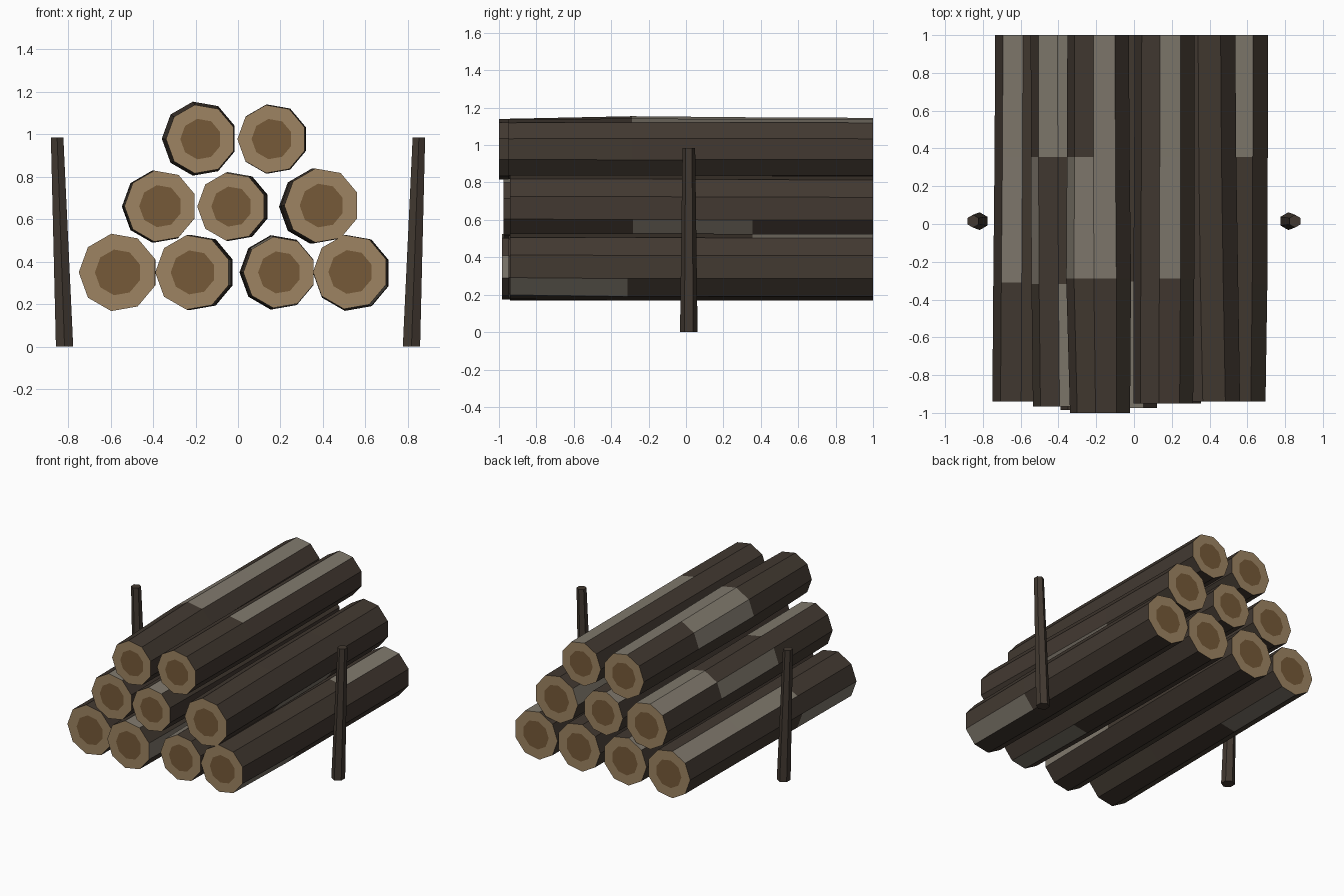
import bpy, bmesh, math, random

if "Cube" in bpy.data.objects:
    bpy.data.objects.remove(bpy.data.objects["Cube"])
random.seed(4)

def material(name, rgb):
    m = bpy.data.materials.new(name)
    lin = [((c / 255 + 0.055) / 1.055) ** 2.4 for c in rgb]
    m.diffuse_color = (*lin, 1)
    m.use_nodes = True
    m.node_tree.nodes["Principled BSDF"].inputs["Base Color"].default_value = m.diffuse_color
    return m

BARK = material("dark_bark", (66, 57, 49))
PALE = material("pale_bark", (128, 121, 109))
TAN = material("cut_wood", (158, 132, 98))
CORE = material("heartwood", (118, 90, 56))
SIDES = 9

def finish(name, bm, mats):
    bmesh.ops.recalc_face_normals(bm, faces=bm.faces)
    me = bpy.data.meshes.new(name)
    bm.to_mesh(me)
    bm.free()
    for m in mats:
        me.materials.append(m)
    ob = bpy.data.objects.new(name, me)
    bpy.context.collection.objects.link(ob)

def ring(bm, x, y, z, r):
    # nine-sided ring, corner k sits at 20 + 40k degrees
    return [bm.verts.new((x + r * math.cos(math.radians(20 + 40 * k)), y,
                          z + r * math.sin(math.radians(20 + 40 * k)))) for k in range(SIDES)]

def bridge(bm, a, b):
    n = len(a)
    return [bm.faces.new((a[k], a[(k + 1) % n], b[(k + 1) % n], b[k])) for k in range(n)]

def log(name, y0, front, mid, back, pale):
    """pale holds (segment, side) pairs that carry the light bark."""
    bm = bmesh.new()
    stations = [(y0, front), (-0.3 + random.uniform(-.02, .02), mid),
                (0.355, tuple((m + 2 * b) / 3 for m, b in zip(mid, back))), (1.0, back)]
    rings = [ring(bm, c[0], y, c[1], c[2]) for y, c in stations]
    for s in range(3):
        for k, f in enumerate(bridge(bm, rings[s], rings[s + 1])):
            f.material_index = 1 if (s, k) in pale else 0
    # sawn ends with a darker heart
    for outer, (y, c) in ((rings[0], stations[0]), (rings[3], stations[3])):
        inner = ring(bm, c[0], y, c[1], c[2] * 0.59)
        for f in bridge(bm, outer, inner):
            f.material_index = 2
        bm.faces.new(inner).material_index = 3
    finish(name, bm, (BARK, PALE, TAN, CORE))

# sides: 0 upper right, 1 top, 2 upper left, 3 left, 4 lower left,
#        5 lower left, 6 bottom, 7 lower right, 8 right
log("bottom_log_1", -.94, (-.565, .35, .185), (-.563, .35, .182), (-.557, .35, .178),
    {(1, 2), (2, 2), (2, 6), (0, 4)})
log("bottom_log_2", -.985, (-.212, .35, .178), (-.203, .35, .18), (-.195, .35, .18),
    {(0, 8), (0, 1), (2, 2)})
log("bottom_log_3", -.95, (.195, .35, .17), (.19, .35, .176), (.185, .35, .178),
    {(0, 6), (0, 2), (1, 8)})
log("bottom_log_4", -.94, (.53, .352, .177), (.535, .348, .182), (.54, .347, .18),
    {(0, 7), (2, 1)})
log("middle_log_1", -.965, (-.365, .662, .17), (-.37, .66, .173), (-.375, .66, .172),
    {(2, 2), (0, 1), (2, 1), (1, 3)})
log("middle_log_2", -.975, (-.03, .66, .162), (-.02, .66, .165), (-.015, .66, .164),
    {(0, 1), (2, 2)})
log("middle_log_3", -.94, (.395, .665, .177), (.382, .663, .18), (.37, .66, .177),
    {(1, 7), (2, 3)})
log("top_log_1", -1.0, (-.175, .978, .164), (-.182, .98, .177), (-.185, .98, .168),
    {(1, 1), (1, 2), (2, 1), (1, 3)})
log("top_log_2", -.95, (.16, .978, .163), (.163, .978, .166), (.166, .978, .163),
    {(1, 1), (2, 1)})

# leaning six-sided stakes
for side, label in ((-1, "left"), (1, "right")):
    bm = bmesh.new()
    ends = []
    for x, z, r in ((.817, 0, .047), (.852, .985, .034)):
        ends.append([bm.verts.new((side * x + r * math.sin(math.pi * k / 3),
                                   .015 + r * math.cos(math.pi * k / 3), z)) for k in range(6)])
    bridge(bm, *ends)
    for e in ends:
        bm.faces.new(e)
    finish(label + "_stake", bm, (BARK,))
